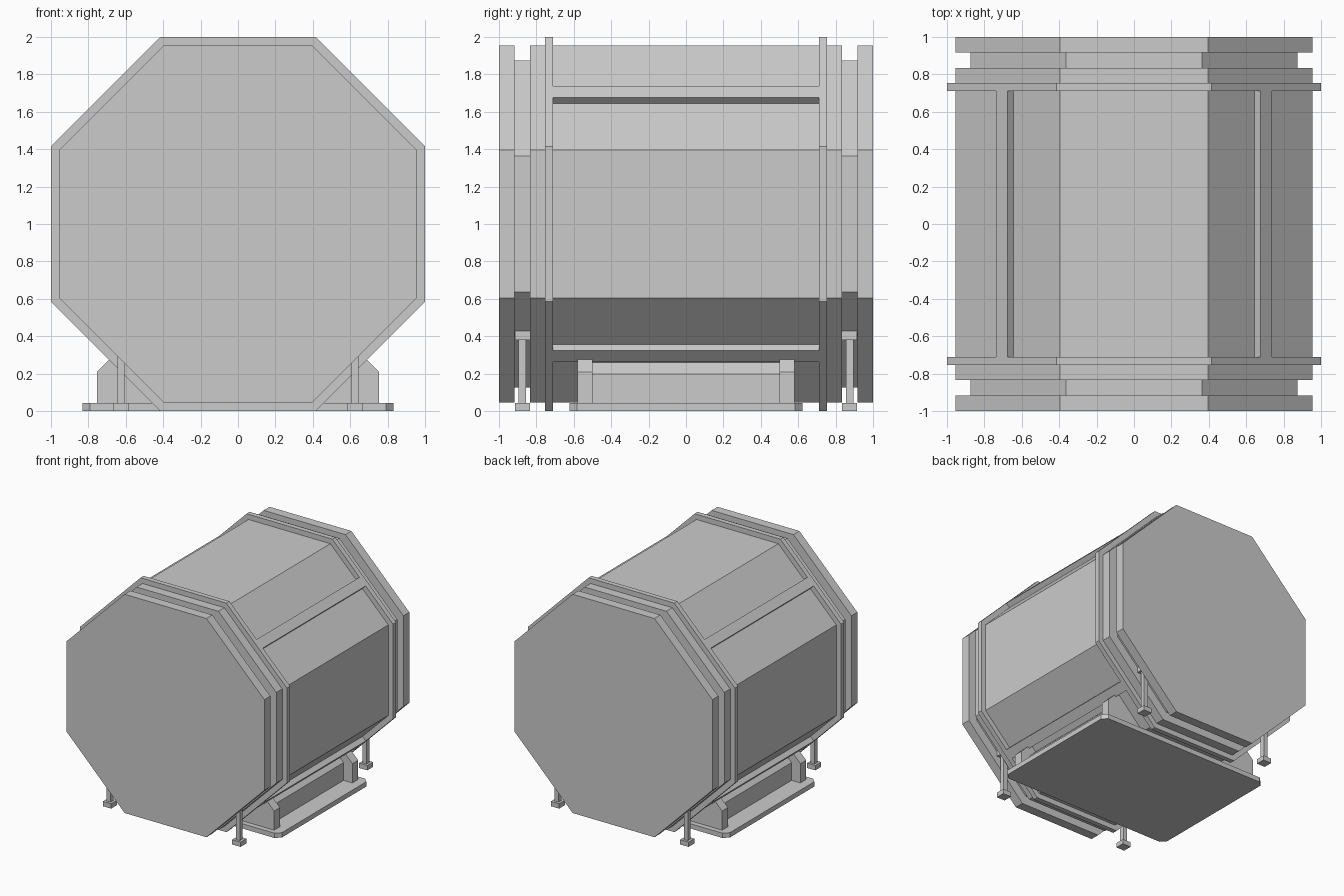
import bpy, bmesh, math

if "Cube" in bpy.data.objects:
    bpy.data.objects.remove(bpy.data.objects["Cube"])


def prism(name, profile, y0, y1):
    """Extrude an (x, z) outline from y0 to y1."""
    bm = bmesh.new()
    face = bm.faces.new([bm.verts.new((x, y0, z)) for x, z in profile])
    new = bmesh.ops.extrude_face_region(bm, geom=[face])["geom"]
    verts = [g for g in new if isinstance(g, bmesh.types.BMVert)]
    bmesh.ops.translate(bm, verts=verts, vec=(0, y1 - y0, 0))
    bmesh.ops.recalc_face_normals(bm, faces=bm.faces)
    mesh = bpy.data.meshes.new(name)
    bm.to_mesh(mesh)
    bm.free()
    ob = bpy.data.objects.new(name, mesh)
    bpy.context.collection.objects.link(ob)
    return ob


def octagon(a):
    """Regular octagon with apothem a, centred at z = 1."""
    r = a / math.cos(math.pi / 8)
    angles = [math.pi / 8 + i * math.pi / 4 for i in range(8)]
    return [(r * math.cos(t), 1 + r * math.sin(t)) for t in angles]


def box(name, x, y, z0, z1, hx, hy):
    return prism(name, [(x - hx, z0), (x + hx, z0), (x + hx, z1), (x - hx, z1)], y - hy, y + hy)


def mirrored(half):
    return half + [(-x, z) for x, z in reversed(half)]


# Octagonal hull and the narrower core seen in the end grooves
prism("hull", octagon(0.955), -0.835, 0.835)
prism("groove_core", octagon(0.875), -0.925, 0.925)

for s, end in ((-1, "front"), (1, "back")):
    # End caps and raised ring frames
    prism(end + "_cap", octagon(0.955), s * 0.918, s * 1.0)
    prism(end + "_ring", octagon(1.0), s * 0.71, s * 0.753)
    # Cradle end plates
    prism(end + "_cradle_plate", mirrored([(0.755, 0.04), (0.755, 0.21), (0.66, 0.305)]),
          s * 0.5, s * 0.58)
    # Support legs: foot, post and top block
    for sx, side in ((-1, "left"), (1, "right")):
        x, y, n = sx * 0.625, s * 0.875, end + "_" + side
        box(n + "_foot", x, y, 0, 0.042, 0.04, 0.04)
        box(n + "_post", x, y, 0.042, 0.38, 0.019, 0.02)
        box(n + "_leg_block", x, y, 0.38, 0.43, 0.04, 0.04)

# Longitudinal bars on the four diagonal faces
for i, name in enumerate(("upper_right", "upper_left", "lower_left", "lower_right")):
    t = math.pi / 4 + i * math.pi / 2
    c, s = math.cos(t), math.sin(t)
    outline = [(0.94, -0.0425), (1.0, -0.0425), (1.0, 0.0425), (0.94, 0.0425)]
    prism(name + "_bar", [(u * c - v * s, 1 + u * s + v * c) for u, v in outline], -0.72, 0.72)

# Recessed cradle body
prism("cradle_body", mirrored([(0.67, 0.04), (0.67, 0.197), (0.59, 0.277)]), -0.5, 0.5)

# Base plate with chamfered corners
base = box("base_plate", 0, 0, 0, 0.042, 0.832, 0.624)
bm = bmesh.new()
bm.from_mesh(base.data)
corners = [e for e in bm.edges if abs(e.verts[0].co.z - e.verts[1].co.z) > 0.01]
bmesh.ops.bevel(bm, geom=corners, offset=0.042, segments=1, affect='EDGES')
bm.to_mesh(base.data)
bm.free()
